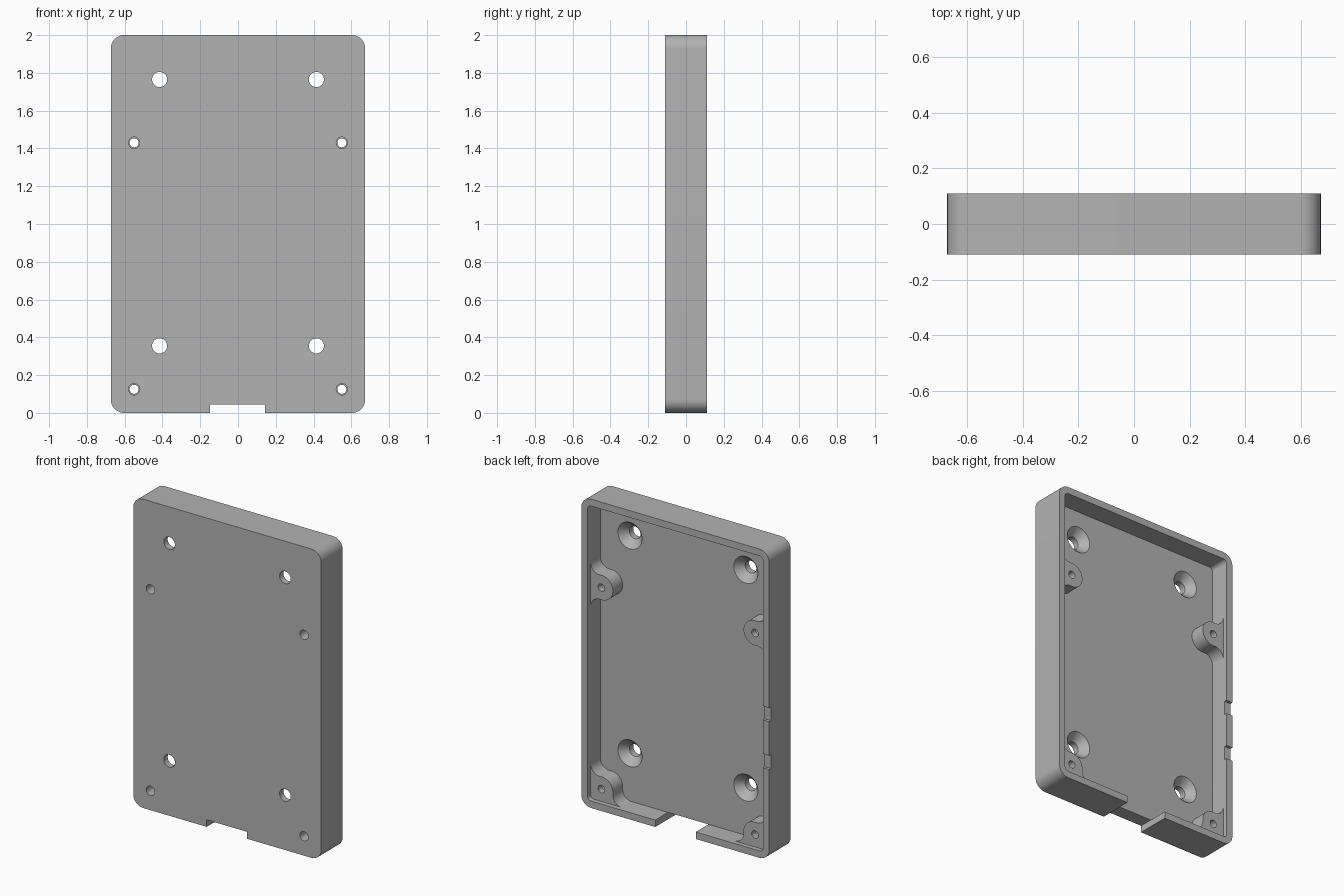
import bpy
import bmesh
from math import pi, cos, sin, atan2, sqrt

cube = bpy.data.objects.get("Cube")
if cube:
    bpy.data.objects.remove(cube, do_unlink=True)

HALF_W, HEIGHT, HALF_D = 0.673, 2.0, 0.11
WALL, FLOOR_Y, BOSS_Y = 0.045, -0.02, 0.08
INNER_X = HALF_W - WALL
BOSS_R, FILLET = 0.08, 0.065

grey = bpy.data.materials.new("plain_grey")
grey.use_nodes = True
grey.diffuse_color = (0.45, 0.45, 0.45, 1)
grey.node_tree.nodes["Principled BSDF"].inputs["Base Color"].default_value = (0.45, 0.45, 0.45, 1)


def arc(cx, cz, r, a0, a1, n=12):
    return [(cx + r * cos(a0 + (a1 - a0) * i / n), cz + r * sin(a0 + (a1 - a0) * i / n))
            for i in range(n + 1)]


def rounded_rect(x0, x1, z0, z1, r):
    centres = [(x1 - r, z1 - r), (x0 + r, z1 - r), (x0 + r, z0 + r), (x1 - r, z0 + r)]
    return [p for i, (cx, cz) in enumerate(centres)
            for p in arc(cx, cz, r, i * pi / 2, (i + 1) * pi / 2)]


def prism(name, points, y0, y1):
    """Extrude an x-z outline from y0 to y1."""
    bm = bmesh.new()
    face = bm.faces.new([bm.verts.new((x, y0, z)) for x, z in points])
    ext = bmesh.ops.extrude_face_region(bm, geom=[face])
    for v in ext["geom"]:
        if isinstance(v, bmesh.types.BMVert):
            v.co.y = y1
    bmesh.ops.recalc_face_normals(bm, faces=bm.faces)
    mesh = bpy.data.meshes.new(name)
    bm.to_mesh(mesh)
    bm.free()
    mesh.materials.append(grey)
    obj = bpy.data.objects.new(name, mesh)
    bpy.context.collection.objects.link(obj)
    return obj


def box(name, x0, x1, y0, y1, z0, z1):
    return prism(name, [(x0, z0), (x1, z0), (x1, z1), (x0, z1)], y0, y1)


def drill(x, z, y0, y1, r0, r1):
    """Round cutter along y, radius r0 at y0 and r1 at y1."""
    bpy.ops.mesh.primitive_cone_add(vertices=40, radius1=r1, radius2=r0, depth=y1 - y0,
                                    location=(x, (y0 + y1) / 2, z), rotation=(pi / 2, 0, 0))
    obj = bpy.context.object
    obj.name = "drill"
    obj.data.materials.append(grey)
    return obj


def combine(target, tool, operation):
    mod = target.modifiers.new("shape", "BOOLEAN")
    mod.operation, mod.object, mod.solver = operation, tool, "EXACT"
    bpy.context.view_layer.objects.active = target
    bpy.ops.object.modifier_apply(modifier=mod.name)
    bpy.data.objects.remove(tool, do_unlink=True)


def half_boss(end_angle):
    """Wall fillet flowing into the round boss; wall at 0, boss centre at BOSS_R."""
    h = 2 * sqrt(BOSS_R * FILLET)
    lean = atan2(h, FILLET - BOSS_R)
    fillet = arc(FILLET, h, FILLET, pi, pi + lean)
    return [(-0.02, h)] + fillet + arc(BOSS_R, 0, BOSS_R, lean, end_angle)[1:]


# Open tray
tray = prism("tray", rounded_rect(-HALF_W, HALF_W, 0, HEIGHT, 0.07), -HALF_D, HALF_D)
cavity = prism("cavity", rounded_rect(-INNER_X, INNER_X, WALL, HEIGHT - WALL, 0.025),
               FLOOR_Y, HALF_D + 0.1)
combine(tray, cavity, "DIFFERENCE")

# Screw bosses: two on the side walls, two in the bottom corners
side = half_boss(0)
side += [(a, -b) for a, b in reversed(side[:-1])]
corner = [(a, b + BOSS_R) for a, b in half_boss(pi / 4)]
corner += [(b, a) for a, b in reversed(corner[:-1])] + [(-0.02, -0.02)]
for s in (-1, 1):
    for outline, base in ((side, 1.43), (corner, WALL)):
        boss = prism("boss", [(s * (INNER_X - a), base + b) for a, b in outline],
                     FLOOR_Y - 0.03, BOSS_Y)
        combine(tray, boss, "UNION")

# Stepped boss holes and countersunk mounting holes
for s in (-1, 1):
    for z in (0.125, 1.43):
        combine(tray, drill(s * 0.55, z, -0.2, 0.2, 0.024, 0.024), "DIFFERENCE")
        combine(tray, drill(s * 0.55, z, -0.2, 0.04, 0.03, 0.03), "DIFFERENCE")
    for z in (0.355, 1.765):
        combine(tray, drill(s * 0.415, z, -0.2, 0.0, 0.04, 0.04), "DIFFERENCE")
        combine(tray, drill(s * 0.415, z, -0.07, -0.01, 0.04, 0.096), "DIFFERENCE")

# Cable opening in the bottom wall
combine(tray, box("opening", -0.147, 0.143, -0.2, 0.2, -0.1, WALL), "DIFFERENCE")

# Two shallow notches in the right rim
for z in (0.59, 0.9):
    combine(tray, box("notch", -0.8, -0.55, HALF_D - 0.018, 0.2, z, z + 0.09), "DIFFERENCE")

bpy.ops.object.select_all(action="DESELECT")
tray.select_set(True)
bpy.context.view_layer.objects.active = tray
bpy.ops.object.shade_smooth_by_angle(angle=pi / 6)
